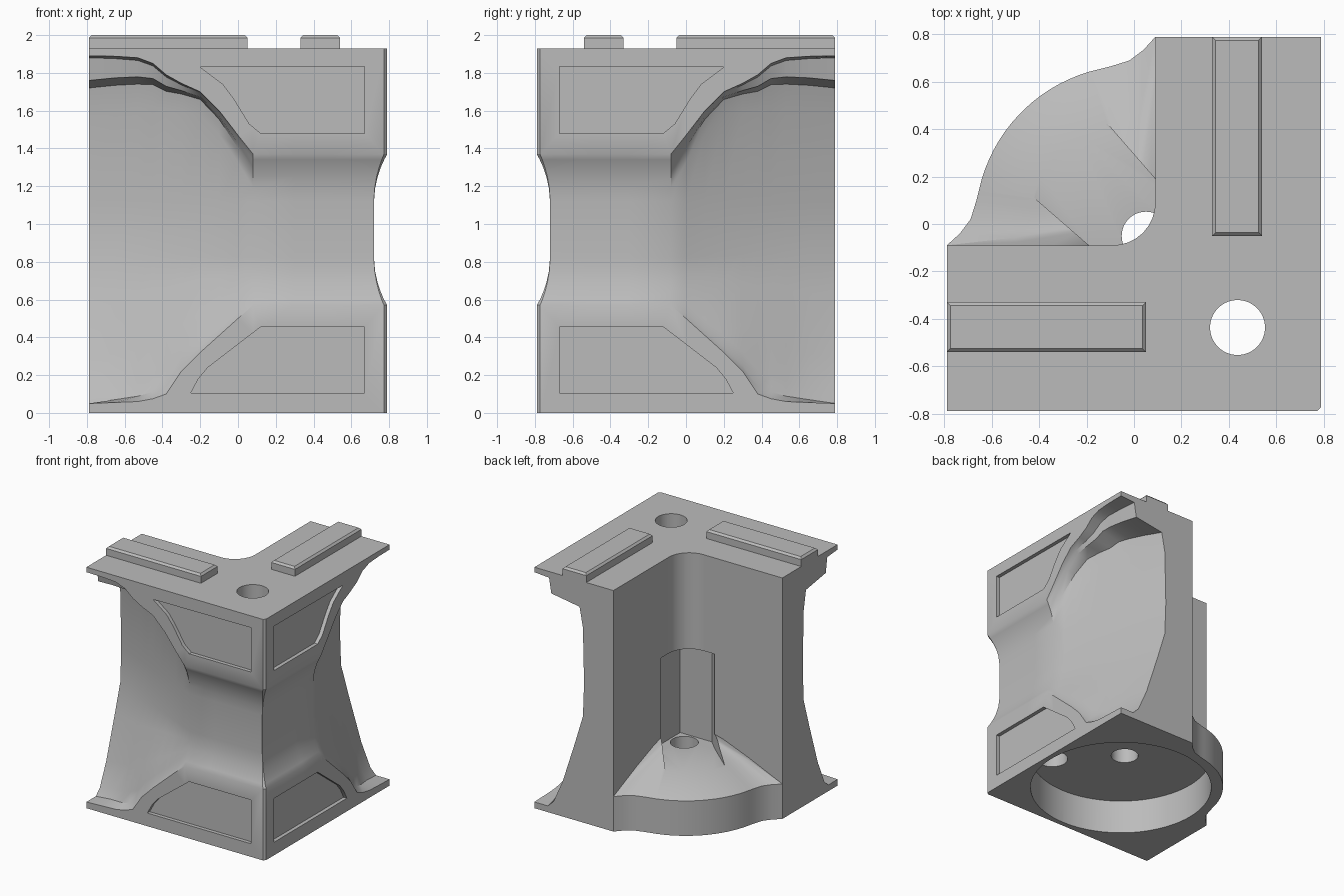
import bpy, bmesh, math

if "Cube" in bpy.data.objects:
    bpy.data.objects.remove(bpy.data.objects["Cube"])

grey = bpy.data.materials.new("stone grey")
grey.diffuse_color = (0.5, 0.5, 0.5, 1)
grey.use_nodes = True
grey.node_tree.nodes["Principled BSDF"].inputs["Base Color"].default_value = grey.diffuse_color


def lerp(a, b, t):
    return a + (b - a) * t


def swap(p):
    """Mirror across the diagonal symmetry plane of the corner."""
    return (-p[1], -p[0]) + tuple(p[2:])


def make(name, verts, faces):
    me = bpy.data.meshes.new(name)
    bm = bmesh.new()
    vs = [bm.verts.new(v) for v in verts]
    for f in faces:
        bm.faces.new([vs[i] for i in f])
    bmesh.ops.recalc_face_normals(bm, faces=bm.faces)
    bm.to_mesh(me)
    bm.free()
    ob = bpy.data.objects.new(name, me)
    bpy.context.collection.objects.link(ob)
    me.materials.append(grey)
    return ob


def loft(name, rings):
    """Closed loops of equal length joined in order, with both ends capped."""
    n = len(rings[0])
    verts = [p for r in rings for p in r]
    faces = [(i * n + j, i * n + (j + 1) % n, (i + 1) * n + (j + 1) % n, (i + 1) * n + j)
             for i in range(len(rings) - 1) for j in range(n)]
    faces += [tuple(range(n)), tuple(range(len(verts) - n, len(verts)))]
    return make(name, verts, faces)


def prism(name, pts, z0, z1):
    return loft(name, [[(x, y, z) for x, y in pts] for z in (z0, z1)])


def circle(cx, cy, r, n=64):
    return [(cx + r * math.cos(2 * math.pi * i / n), cy + r * math.sin(2 * math.pi * i / n))
            for i in range(n)]


def cut(ob, cutters):
    bpy.context.view_layer.objects.active = ob
    for c in cutters:
        m = ob.modifiers.new("cut", 'BOOLEAN')
        m.operation, m.solver, m.object = 'DIFFERENCE', 'EXACT', c
        bpy.ops.object.modifier_apply(modifier=m.name)


# Wall outer profiles as (depth, height): at the open end and near the corner
END = [(0, .05), (.12, .05), (.17, .10), (.25, .28), (.36, .62), (.43, .85),
       (.44, 1.12), (.43, 1.56), (.40, 1.72), (.15, 1.76), (.13, 1.88), (0, 1.89)]
NEAR = [(0, .57), (.017, .60), (.034, .64), (.051, .69), (.064, .75), (.07, .82),
        (.07, 1.12), (.064, 1.19), (.051, 1.25), (.034, 1.30), (.016, 1.34), (0, 1.37)]
# Section positions: x, lower flat edge, upper flat edge, ledge tightness
SECTIONS = [(-.79, .05, 1.89, 1), (-.65, .055, 1.888, .95), (-.53, .06, 1.88, .9),
            (-.45, .075, 1.85, .75), (-.38, .10, 1.79, .6), (-.30, .22, 1.745, .4),
            (-.2, .32, 1.70, .3), (-.1, .41, 1.60, .35), (0, .50, 1.47, .55),
            (.08, .57, 1.37, 1), (.3, .57, 1.37, 1), (.5, .57, 1.37, 1), (.773, .57, 1.37, 1)]
SOFT = {1: .55, 2: .45, 3: .25}  # lower lip softening


def wall_section(k):
    x, zb, zt, s = SECTIONS[k]
    t = min(1, (x + .79) / .87)
    prof = [(0, 0)]
    for i, (a, b) in enumerate(zip(END, NEAR)):
        d = lerp(a[0], b[0], t)
        if i < 7:
            w = abs(i - 5.5) / 5.5
            z = lerp(a[1], b[1], lerp(t, (zb - .05) / .52, w))
            d *= 1 - SOFT.get(i, 0) * math.sin(math.pi * max(0, (t - .2) / .8))
        else:
            gap = lerp(1.89 - a[1], 1.37 - b[1], t)
            z = zt - gap * (s if i > 7 else math.sqrt(s))
        prof.append((d, z))
    prof.append((0, 1.93))
    corner = k == len(SECTIONS) - 1
    # small corner chamfer that fades out in the waist
    ring = [(.79 - d - .001 - .016 * (1 - d / .0701) if corner else x, -.79 + d, z) for d, z in prof]
    # inner wall, rounded in the corner
    if x < -.09:
        ix, iy = x, -.09
    else:
        ang = math.radians({8: 0, 9: 11, 10: 22, 11: 33, 12: 43}[k])
        ix, iy = -.09 + .18 * math.sin(ang), .09 - .18 * math.cos(ang)
    return ring + [(ix, iy, 1.93), (ix, iy, 0)]


half = [wall_section(k) for k in range(len(SECTIONS))]
walls = loft("corner_walls", half + [[swap(p) for p in r] for r in reversed(half)])

# Rounded foot with a conical top between the two arms
inside = [(.45, 0), (.42, .42), (.25, .74)]
flare = [(.12, .78), (.09, .79), (.04, .735), (-.02, .69), (-.1, .665)]
arc = [(.67 * math.cos(math.radians(a)), .67 * math.sin(math.radians(a))) for a in range(102, 135, 4)]
side = inside + flare + arc
plan = side + [swap(p) for p in reversed(side)] + [(.32, -.32)]
foot = loft("rounded_foot", [[(x * f, y * f, z) for x, y in plan] for f, z in
                             ((1, 0), (1, .28), (.64, .41), (.2, .55))])

# Cutters
shared = [
    prism("recess_cutter", circle(.07, -.07, .68, 96), -.1, .275),
    prism("drain_cutter", circle(.05, -.05, .102, 48), .1, .6),
]
channel = [(-.3, .65), (-.11, .42), (.09, .19), (.17, .11), (.17, -.17)]
shared.append(prism("niche_cutter", channel + [swap(p) for p in reversed(channel[:-1])], .405, 1.16))
post_hole = prism("post_hole_cutter", circle(.437, -.437, .116), .1, 2.1)

upper = [(.67, 1.835), (.67, 1.48), (.12, 1.48), (.06, 1.53), (-.02, 1.66), (-.08, 1.74), (-.2, 1.83)]
lower = [(.67, .105), (.67, .455), (.12, .455), (-.16, .24), (-.21, .18), (-.25, .105)]
panels = []
for name, pts in (("upper", upper), ("lower", lower)):
    rings = [[(x, y, z) for x, z in pts] for y in (-.9, -.76)]
    panels.append(loft(name + "_front_panel_cutter", rings))
    panels.append(loft(name + "_side_panel_cutter", [[swap(p) for p in r] for r in rings]))

cut(walls, shared + [post_hole] + panels)
cut(foot, shared)
for c in shared + [post_hole] + panels:
    bpy.data.objects.remove(c)

# Bevelled rails on top of each arm
for flip in (False, True):
    rings = []
    for inset, z in ((0, 1.92), (0, 1.985), (.015, 2.0)):
        x0, x1, y0, y1 = -.79 + inset, .05 - inset, -.54 + inset, -.33 - inset
        r = [(x0, y0, z), (x1, y0, z), (x1, y1, z), (x0, y1, z)]
        rings.append([swap(p) for p in r] if flip else r)
    loft("side_rail" if flip else "front_rail", rings)

# Smooth the curved surfaces, keep hard edges
for ob in (walls, foot):
    bpy.ops.object.select_all(action='DESELECT')
    ob.select_set(True)
    bpy.context.view_layer.objects.active = ob
    bpy.ops.object.shade_smooth_by_angle(angle=math.radians(32))
